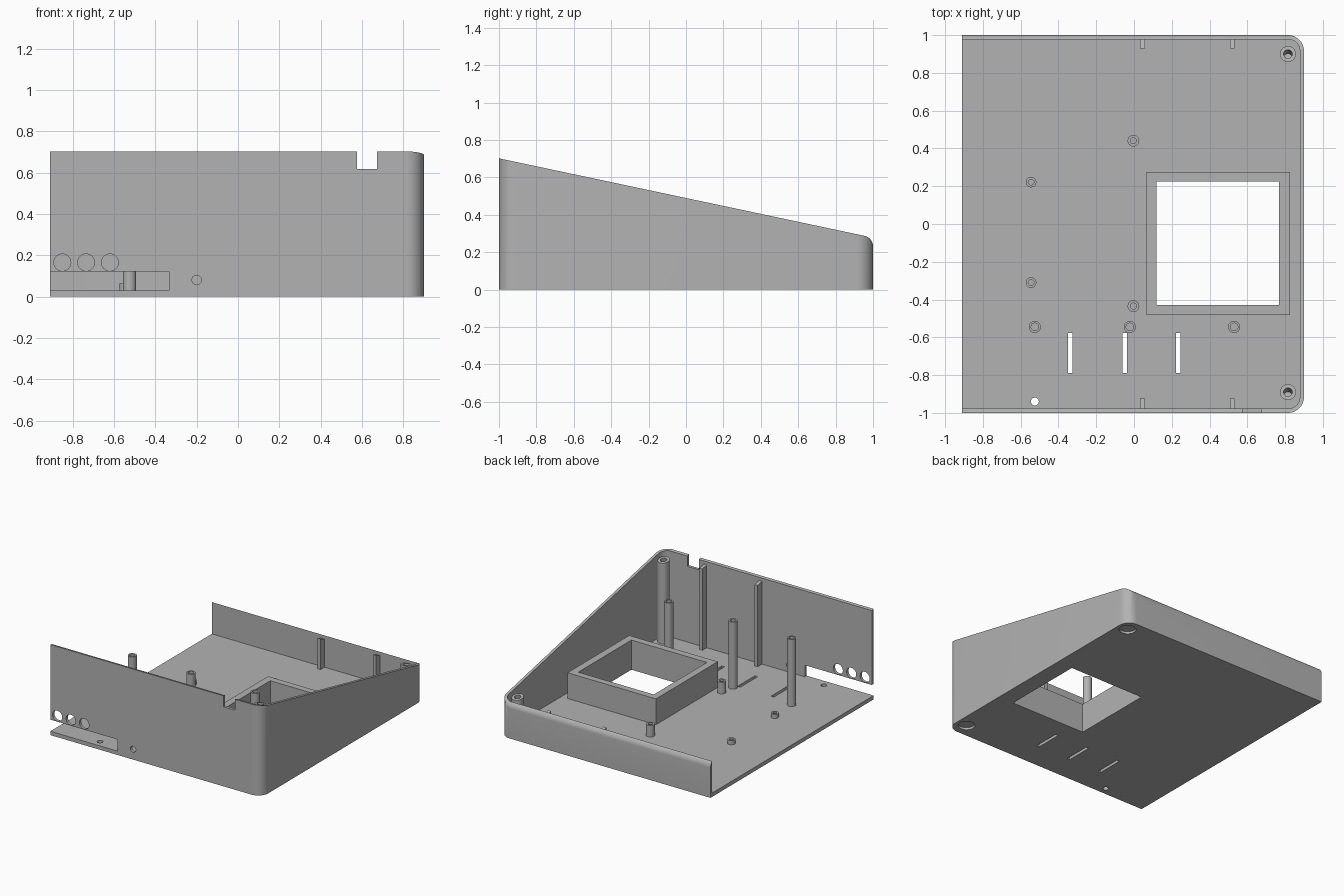
import bpy, bmesh, math
from mathutils import Matrix, Vector

if "Cube" in bpy.data.objects:
    bpy.data.objects.remove(bpy.data.objects["Cube"])

grey = bpy.data.materials.new("light grey plastic")
grey.diffuse_color = (0.45, 0.45, 0.45, 1)
grey.use_nodes = True
grey.node_tree.nodes["Principled BSDF"].inputs["Base Color"].default_value = grey.diffuse_color
XL, XR, R, T, FLOOR = -0.91, 0.90, 0.085, 0.022, 0.03
SLOPE = 0.212


def finish(name, bm):
    bmesh.ops.recalc_face_normals(bm, faces=bm.faces)
    me = bpy.data.meshes.new(name)
    bm.to_mesh(me)
    bm.free()
    ob = bpy.data.objects.new(name, me)
    bpy.context.collection.objects.link(ob)
    me.materials.append(grey)
    return ob


def smooth(ob):
    bpy.ops.object.select_all(action='DESELECT')
    ob.select_set(True)
    bpy.context.view_layer.objects.active = ob
    bpy.ops.object.shade_smooth_by_angle(angle=math.radians(35))


def box(name, x0, x1, y0, y1, z0, z1):
    bm = bmesh.new()
    bmesh.ops.create_cube(bm, size=1)
    for v in bm.verts:
        v.co = ((x0, x1)[v.co.x > 0], (y0, y1)[v.co.y > 0], (z0, z1)[v.co.z > 0])
    return finish(name, bm)


def rod(name, a, b, r, n=32):
    a, b = Vector(a), Vector(b)
    bm = bmesh.new()
    rot = (b - a).to_track_quat('Z', 'Y').to_matrix().to_4x4()
    bmesh.ops.create_cone(bm, cap_ends=True, segments=n, radius1=r, radius2=r,
                          depth=(b - a).length,
                          matrix=Matrix.Translation((a + b) / 2) @ rot)
    return finish(name, bm)


def cut(ob, cutters):
    bpy.context.view_layer.objects.active = ob
    for c in cutters:
        c.hide_render = True
        m = ob.modifiers.new("cut", 'BOOLEAN')
        m.operation, m.solver, m.object = 'DIFFERENCE', 'EXACT', c
        bpy.ops.object.modifier_apply(modifier=m.name)
        bpy.data.objects.remove(c)


def outline(d):
    """Open U-shaped path, inset by d, from front left round to back left."""
    pts = [(XL, -1 + d)]
    for cy, a0 in ((-1 + R, -90), (1 - R, 0)):
        for i in range(13):
            a = math.radians(a0 + i * 7.5)
            pts.append((XR - R + (R - d) * math.cos(a), cy + (R - d) * math.sin(a)))
    return pts + [(XL, 1 - d)]


def rim(y):
    """Sloping rim height with a rounded back edge."""
    z, r = 0.49 - SLOPE * y, 0.045
    if y > 1 - r:
        z -= r - math.sqrt(max(0, r * r - (y - 1 + r) ** 2))
    return z


# Wall: concentric paths give the sloped rim and its rounded back edge
bm = bmesh.new()
steps = [0, 0.001, 0.004, 0.009, 0.015, T]
top = [[bm.verts.new((x, y, rim(y))) for x, y in outline(d)] for d in steps]
bot = [[bm.verts.new((x, y, FLOOR)) for x, y in outline(d)] for d in (0, T)]
rings = top + [bot[1], bot[0]]
for a, b in zip(rings, rings[1:] + rings[:1]):
    for i in range(len(a) - 1):
        bm.faces.new((a[i], a[i + 1], b[i + 1], b[i]))
for i in (0, -1):
    bm.faces.new([r[i] for r in rings])
wall = finish("wall", bm)
holes = [box("slot_cutter", -1, -0.335, -1.1, -0.95, FLOOR - 0.01, 0.12),
         box("notch_cutter", 0.575, 0.673, -1.1, -0.95, 0.617, 0.9)]
for x, z, r in ((-0.85, 0.165, 0.041), (-0.735, 0.165, 0.041),
                (-0.62, 0.165, 0.041), (-0.2, 0.08, 0.023)):
    holes.append(rod("wall_hole_cutter", (x, -1.1, z), (x, -0.95, z), r))
cut(wall, holes)
smooth(wall)

# Floor plate with window, vents, cable hole and screw recesses
bm = bmesh.new()
face = bm.faces.new([bm.verts.new((x, y, 0)) for x, y in outline(0)])
ext = bmesh.ops.extrude_face_region(bm, geom=[face])
for g in ext["geom"]:
    if isinstance(g, bmesh.types.BMVert):
        g.co.z = FLOOR
floor = finish("floor", bm)
WX0, WX1, WY0, WY1 = 0.12, 0.768, -0.428, 0.224
holes = [box("window_cutter", WX0, WX1, WY0, WY1, -0.1, 0.1),
         rod("cable_cutter", (-0.525, -0.94, -0.1), (-0.525, -0.94, 0.1), 0.021)]
for x in (-0.337, -0.05, 0.235):
    holes.append(box("vent_cutter", x - 0.012, x + 0.012, -0.79, -0.578, -0.1, 0.1))
for y in (-0.89, 0.9):
    holes.append(rod("recess_cutter", (0.815, y, -0.1), (0.815, y, 0.018), 0.06))
cut(floor, holes)
smooth(floor)

# Raised frame round the window
frame = box("window_frame", 0.065, 0.825, -0.482, 0.275, FLOOR, 0.23)
cut(frame, [box("frame_cutter", WX0, WX1, WY0, WY1, -0.1, 0.5)])

# Ribs on the front and back walls, following the rim
for x in (0.045, 0.52):
    for y0, y1 in ((-0.985, -0.925), (0.93, 0.985)):
        rib = box("rib", x - 0.013, x + 0.013, y0, y1, FLOOR, 1)
        for v in rib.data.vertices:
            if v.co.z > 0.5:
                v.co.z = rim(v.co.y) - 0.025


# Hollow mounting posts
def post(name, x, y, ro, ri, z):
    p = rod(name, (x, y, FLOOR), (x, y, z), ro)
    cut(p, [rod("bore_cutter", (x, y, FLOOR + 0.005), (x, y, z + 0.1), ri)])
    smooth(p)


for y in (0.222, -0.31):
    post("small_standoff", -0.545, y, 0.028, 0.015, 0.062)
for y in (0.441, -0.435):
    post("standoff", -0.003, y, 0.031, 0.016, 0.12)
for x in (-0.525, -0.022, 0.53):
    post("tall_post", x, -0.545, 0.032, 0.02, 0.55)

# Corner screw posts with sloped tops and tilted bores
for y in (-0.89, 0.9):
    p = rod("corner_post", (0.815, y, FLOOR), (0.815, y, 1), 0.042)
    for v in p.data.vertices:
        if v.co.z > 0.5:
            v.co.z = 0.475 - SLOPE * v.co.y
    z = 0.475 - SLOPE * y
    n = Vector((0, SLOPE, 1)).normalized()
    c = Vector((0.815, y, z))
    cut(p, [rod("bore_cutter", c - n * 0.1, c + n * 0.1, 0.023)])
    smooth(p)
